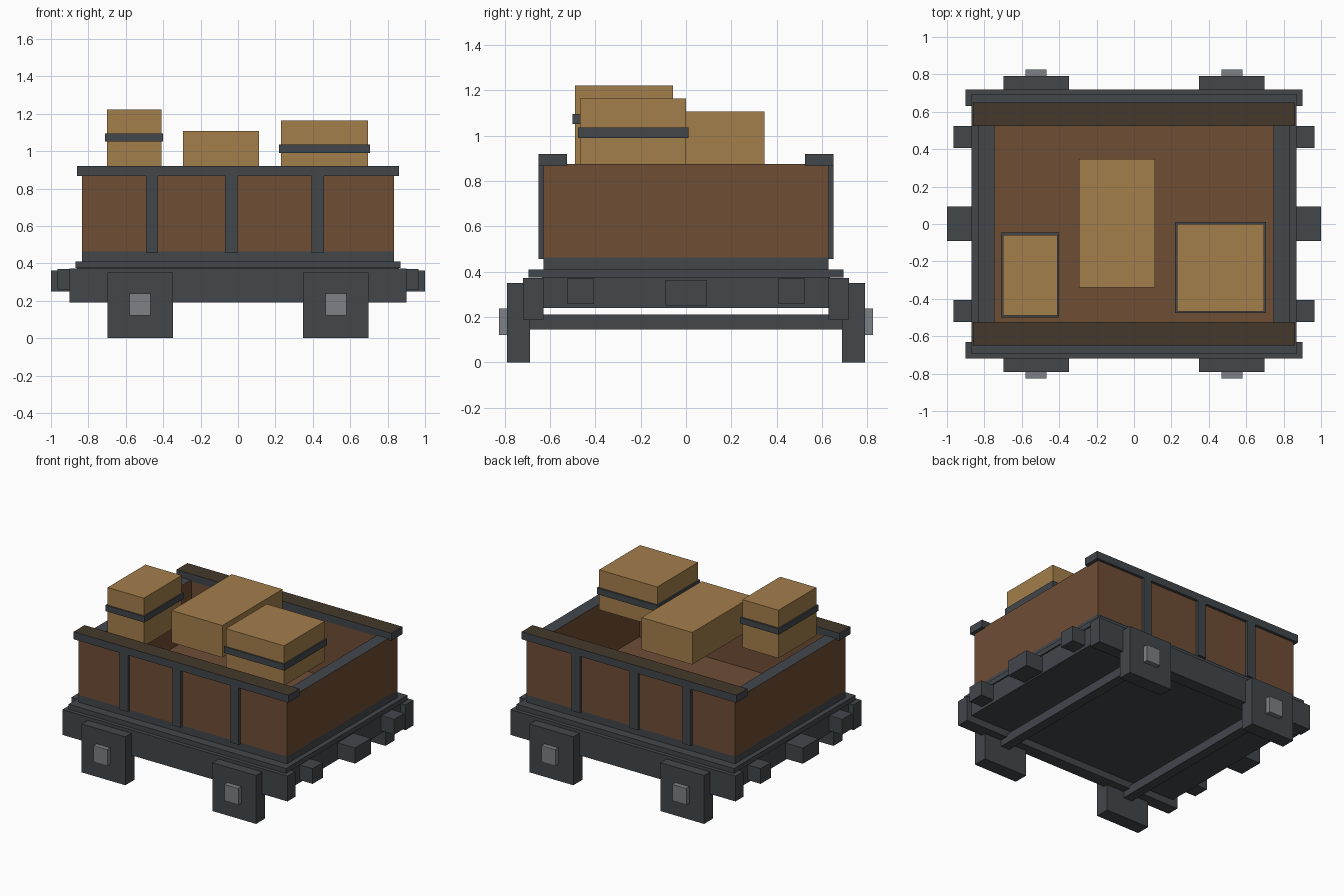
import bpy, bmesh

if "Cube" in bpy.data.objects:
    bpy.data.objects.remove(bpy.data.objects["Cube"])


def material(name, hex_code):
    """Flat colour from an sRGB hex code, stored as linear values."""
    m = bpy.data.materials.new(name)
    srgb = [int(hex_code[i:i + 2], 16) / 255 for i in (0, 2, 4)]
    m.diffuse_color = [((c + 0.055) / 1.055) ** 2.4 for c in srgb] + [1.0]
    m.use_nodes = True
    m.node_tree.nodes["Principled BSDF"].inputs["Base Color"].default_value = m.diffuse_color
    return m


IRON = material("dark iron", "42474b")
STEEL = material("light steel", "7d8186")
PLANK = material("brown plank", "6f4d35")
RAIL = material("dark brown", "45392b")
CRATE = material("tan crate", "a47e4b")


def box(name, x, y, z, mat, top=None):
    """Box from (min, max) ranges; an optional second colour goes on its top."""
    bm = bmesh.new()
    bmesh.ops.create_cube(bm, size=1)
    for v in bm.verts:
        v.co = [r[0] if c < 0 else r[1] for c, r in zip(v.co, (x, y, z))]
    bm.normal_update()
    mesh = bpy.data.meshes.new(name)
    mesh.materials.append(mat)
    if top:
        mesh.materials.append(top)
        for f in bm.faces:
            f.material_index = 1 if f.normal.z > 0.5 else 0
    bm.to_mesh(mesh)
    bm.free()
    ob = bpy.data.objects.new(name, mesh)
    bpy.context.collection.objects.link(ob)
    return ob


def span(sign, a, b):
    """Range a..b, mirrored to the negative side when sign is -1."""
    return tuple(sorted((sign * a, sign * b)))


# Chassis, deck and skirt below the cargo box
box("chassis", (-0.86, 0.86), (-0.635, 0.635), (0.24, 0.375), IRON)
box("deck", (-0.87, 0.87), (-0.695, 0.695), (0.375, 0.41), IRON)
box("skirt", (-0.835, 0.835), (-0.63, 0.63), (0.41, 0.463), IRON, PLANK)

for s in (-1, 1):
    # Side sill and long wall with its capping rail
    box("side_sill", (-0.9, 0.9), span(s, 0.63, 0.72), (0.19, 0.373), IRON)
    box("long_wall", (-0.835, 0.835), span(s, 0.53, 0.63), (0.463, 0.87), PLANK)
    box("long_rail", (-0.86, 0.86), span(s, 0.525, 0.65), (0.866, 0.92), IRON, RAIL)

    # End wall with an iron-capped top
    box("end_wall", span(s, 0.745, 0.835), (-0.53, 0.53), (0.463, 0.875), PLANK, IRON)

    # Wall ribs
    for x in (-0.46, -0.037, 0.427):
        box("rib", (x - 0.033, x + 0.033), span(s, 0.625, 0.65), (0.455, 0.868), IRON)

    # Buffers on each end
    box("centre_buffer", span(s, 0.85, 1.0), (-0.09, 0.093), (0.25, 0.363), IRON)
    for t in (-1, 1):
        box("side_buffer", span(s, 0.85, 0.965), span(t, 0.407, 0.525), (0.26, 0.37), IRON)

    # Axle, wheel blocks and hubs
    box("axle", span(s, 0.49, 0.56), (-0.7, 0.7), (0.145, 0.21), IRON)
    for t in (-1, 1):
        box("wheel_block", span(s, 0.348, 0.698), span(t, 0.688, 0.79), (0, 0.35), IRON)
        box("hub", span(s, 0.468, 0.58), span(t, 0.78, 0.825), (0.12, 0.238), STEEL)

# Crates, two of them strapped
box("left_crate", (-0.7, -0.41), (-0.49, -0.058), (0.875, 1.222), CRATE)
box("left_strap", (-0.71, -0.4), (-0.5, -0.045), (1.052, 1.095), IRON)
box("middle_crate", (-0.293, 0.113), (-0.34, 0.347), (0.875, 1.107), CRATE)
box("right_crate", (0.23, 0.695), (-0.467, 0.0), (0.875, 1.164), CRATE)
box("right_strap", (0.22, 0.705), (-0.477, 0.012), (0.99, 1.036), IRON)
